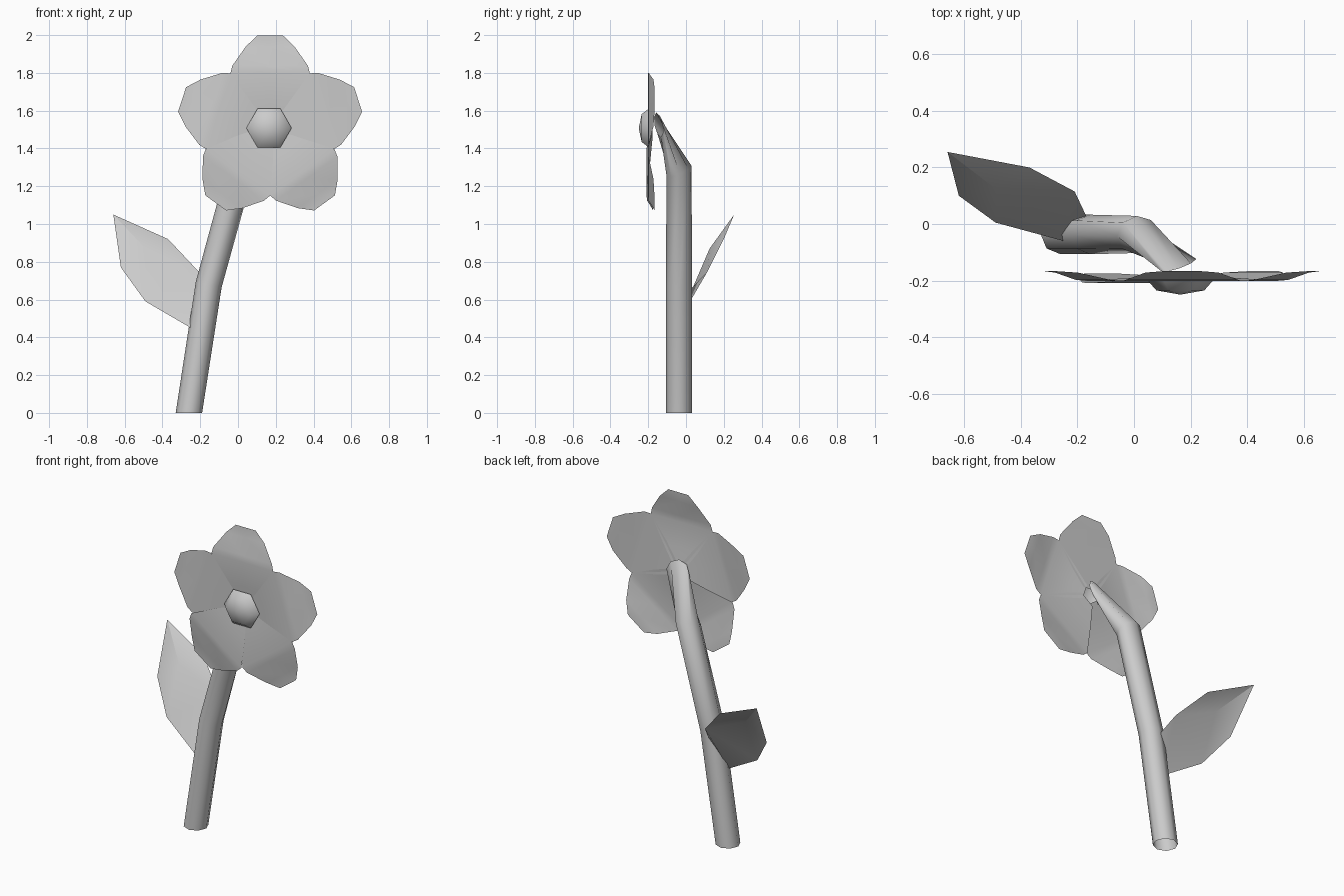
import bpy, bmesh, math
from mathutils import Vector

if "Cube" in bpy.data.objects:
    bpy.data.objects.remove(bpy.data.objects["Cube"])


def make_object(name, verts, faces, smooth=None):
    me = bpy.data.meshes.new(name)
    me.from_pydata(verts, [], faces)
    bm = bmesh.new()
    bm.from_mesh(me)
    bmesh.ops.recalc_face_normals(bm, faces=bm.faces)
    bm.to_mesh(me)
    bm.free()
    ob = bpy.data.objects.new(name, me)
    bpy.context.collection.objects.link(ob)
    if smooth:
        bpy.ops.object.select_all(action='DESELECT')
        ob.select_set(True)
        bpy.context.view_layer.objects.active = ob
        bpy.ops.object.shade_smooth_by_angle(angle=math.radians(smooth))
    return ob


def strip(rows, n, closed):
    """Quads joining consecutive rows of n vertices."""
    return [(r*n + i, r*n + (i+1) % n, (r+1)*n + (i+1) % n, (r+1)*n + i)
            for r in range(rows - 1) for i in range(n if closed else n - 1)]


# Stem: bent eight-sided tube (centre, ring normal, radius)
SIDES = 8
rings = [((-0.26, -0.037, 0.0), (0, 0, 1), 0.07),
         ((-0.155, -0.037, 0.68), (0.22, 0, 1), 0.07),
         ((0.01, -0.037, 1.28), (0.25, -0.45, 1), 0.072),
         ((0.158, -0.145, 1.525), (0.35, -1, -0.2), 0.066)]
verts = []
for c, n, rad in rings:
    n = Vector(n).normalized()
    u = Vector((1, 0, 0))
    u = (u - n * u.dot(n)).normalized()
    v = n.cross(u)
    for i in range(SIDES):
        a = 2 * math.pi * i / SIDES
        verts.append(Vector(c) + rad * (math.cos(a) * u + math.sin(a) * v))
make_object("stem", verts, strip(len(rings), SIDES, True), 60)

# Petals: five thin sheets, each a row of (distance, half width, depth)
CX, CZ = 0.17, 1.508
petal = [(0.04, 0.05, -0.178), (0.14, 0.12, -0.19), (0.29, 0.21, -0.201),
         (0.33, 0.20, -0.198), (0.43, 0.13, -0.172), (0.49, 0.068, -0.167)]
for k in range(5):
    a = math.radians(90 + 72 * k)
    shift = -0.008 if k == 2 else 0.0
    verts = []
    for r, w, y in petal:
        for s in (-w, 0, w):
            verts.append((CX + r * math.cos(a) - s * math.sin(a), y + shift,
                          CZ + r * math.sin(a) + s * math.cos(a)))
    make_object(f"petal_{k + 1}", verts, strip(len(petal), 3, False), 60)

# Flower centre: six-sided dome facing forward
dome = [(0.12, -0.195), (0.085, -0.235)]
verts = [(CX - 0.006 + r * math.cos(i * math.pi / 3), y,
          CZ + r * math.sin(i * math.pi / 3)) for r, y in dome for i in range(6)]
verts.append((CX - 0.006, -0.25, CZ))
faces = strip(2, 6, True) + [(6 + i, 6 + (i + 1) % 6, 12) for i in range(6)]
make_object("flower_centre", verts, faces, 60)

# Leaf: pointed sheet growing back and to the left, creased near the tip
verts = [(-0.25, -0.06, 0.45), (-0.17, 0.03, 0.66),
         (-0.49, 0.005, 0.59), (-0.21, 0.115, 0.75),
         (-0.62, 0.10, 0.77), (-0.49, 0.125, 0.87), (-0.37, 0.20, 0.92),
         (-0.66, 0.255, 1.05)]
faces = [(0, 1, 3, 2), (2, 3, 5), (2, 5, 4), (3, 6, 5), (4, 5, 7), (5, 6, 7)]
make_object("leaf", verts, faces, 20)
